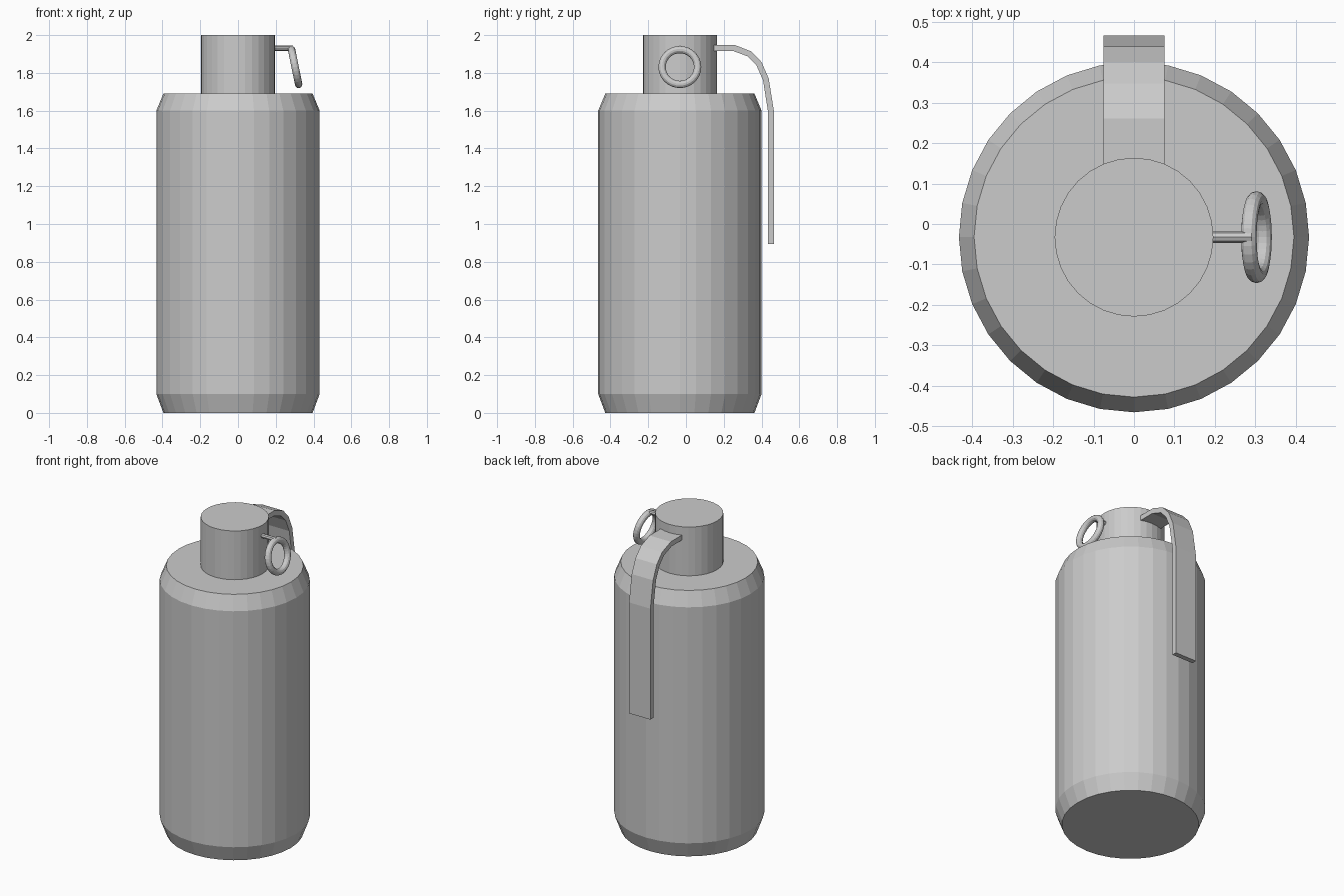
import bpy, bmesh
from math import sin, cos, pi, radians

if "Cube" in bpy.data.objects:
    bpy.data.objects.remove(bpy.data.objects["Cube"])

CY = -0.0325  # axis of the canister in y


def add_object(name, bm):
    bmesh.ops.recalc_face_normals(bm, faces=bm.faces)
    mesh = bpy.data.meshes.new(name)
    bm.to_mesh(mesh)
    bm.free()
    obj = bpy.data.objects.new(name, mesh)
    bpy.context.collection.objects.link(obj)
    return obj


def lathe(name, profile, sides):
    """Capped turned solid around the canister axis from (radius, z) points."""
    bm = bmesh.new()
    rings = [[bm.verts.new((r * cos(2 * pi * i / sides), CY + r * sin(2 * pi * i / sides), z))
              for i in range(sides)] for r, z in profile]
    for a, b in zip(rings, rings[1:]):
        for i in range(sides):
            j = (i + 1) % sides
            bm.faces.new((a[i], a[j], b[j], b[i]))
    bm.faces.new(rings[0])
    bm.faces.new(rings[-1])
    return add_object(name, bm)


def strap(name, outer, inner, half_width):
    """Bent strip of constant width from matching (y, z) outlines."""
    bm = bmesh.new()
    rows = [[bm.verts.new((x, y, z)) for x, (y, z) in
             ((-half_width, o), (half_width, o), (half_width, i), (-half_width, i))]
            for o, i in zip(outer, inner)]
    for a, b in zip(rows, rows[1:]):
        for k in range(4):
            n = (k + 1) % 4
            bm.faces.new((a[k], a[n], b[n], b[k]))
    bm.faces.new(rows[0])
    bm.faces.new(rows[-1])
    return add_object(name, bm)


# Canister with chamfered ends, and the fuze neck on top
lathe("canister_body", [(0.395, 0), (0.4325, 0.10), (0.4325, 1.60), (0.395, 1.69)], 32)
lathe("fuze_neck", [(0.196, 1.685), (0.196, 2.0)], 32)

# Safety lever bending down the back
strap("safety_lever",
      [(0.12, 1.947), (0.26, 1.947), (0.347, 1.913), (0.40, 1.857), (0.438, 1.77), (0.465, 1.60), (0.465, 0.895)],
      [(0.12, 1.915), (0.252, 1.915), (0.328, 1.887), (0.373, 1.84), (0.408, 1.76), (0.434, 1.597), (0.434, 0.895)],
      0.075)

# Pin sticking out of the neck
bpy.ops.mesh.primitive_cylinder_add(vertices=8, radius=0.014, depth=0.13,
                                    location=(0.225, CY, 1.931), rotation=(0, pi / 2, 0))
bpy.context.object.name = "safety_pin"

# Pull ring hanging from the pin, swung slightly outward
bpy.ops.mesh.primitive_torus_add(major_radius=0.094, minor_radius=0.0195,
                                 major_segments=32, minor_segments=12,
                                 location=(0.3025, CY, 1.831),
                                 rotation=(0, pi / 2 - radians(11.5), 0))
bpy.context.object.name = "pull_ring"
